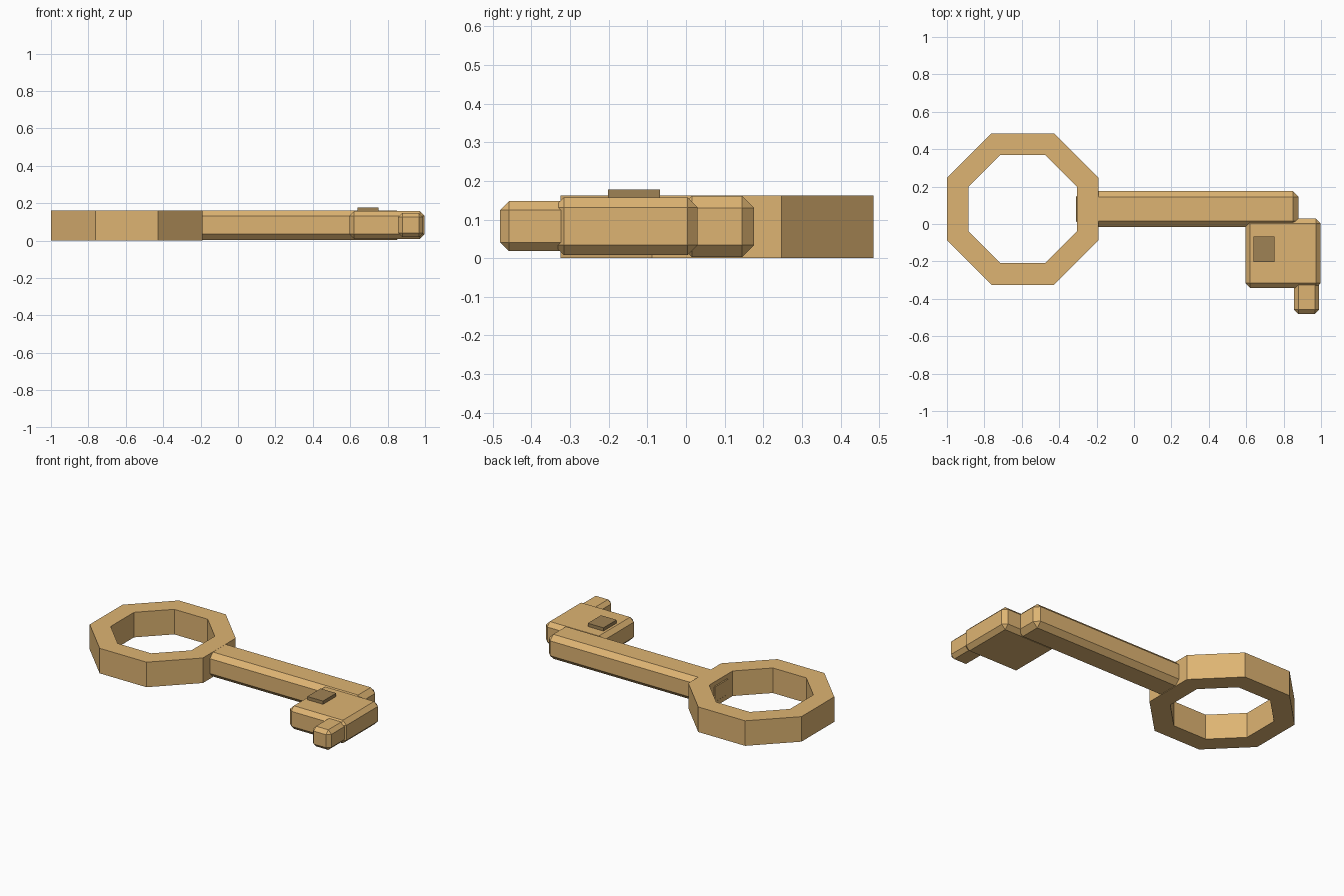
import bpy, bmesh, math
from mathutils import Matrix, Vector

old = bpy.data.objects.get("Cube")
if old:
    bpy.data.objects.remove(old, do_unlink=True)


def material(name, rgb):
    mat = bpy.data.materials.new(name)
    mat.use_nodes = True
    mat.diffuse_color = (*rgb, 1)
    mat.node_tree.nodes["Principled BSDF"].inputs["Base Color"].default_value = (*rgb, 1)
    return mat


brass = material("brass", (0.73, 0.456, 0.17))
dark_brass = material("dark brass", (0.347, 0.223, 0.09))


def finish(bm, name, mat, chamfer=0):
    bmesh.ops.recalc_face_normals(bm, faces=bm.faces)
    mesh = bpy.data.meshes.new(name)
    bm.to_mesh(mesh)
    bm.free()
    mesh.materials.append(mat)
    obj = bpy.data.objects.new(name, mesh)
    bpy.context.collection.objects.link(obj)
    if chamfer:
        bevel = obj.modifiers.new("chamfer", "BEVEL")
        bevel.width = chamfer
        bevel.segments = 1
    return obj


def block(name, low, high, mat, chamfer=0):
    low, high = Vector(low), Vector(high)
    bm = bmesh.new()
    bmesh.ops.create_cube(bm, size=1, matrix=Matrix.Translation((low + high) / 2)
                          @ Matrix.Diagonal((*(high - low), 1)))
    return finish(bm, name, mat, chamfer)


def octagon_ring(name, centre, outer, inner, height, mat):
    # outer and inner are measured to the flats
    bm = bmesh.new()
    loops = []
    for flat in (outer, inner):
        r = flat / math.cos(math.pi / 8)
        angles = [(i + 0.5) * math.pi / 4 for i in range(8)]
        loops.append([bm.verts.new((centre[0] + r * math.cos(a),
                                    centre[1] + r * math.sin(a), 0)) for a in angles])
    out, inn = loops
    base = [bm.faces.new((out[i], out[(i + 1) % 8], inn[(i + 1) % 8], inn[i]))
            for i in range(8)]
    top = bmesh.ops.extrude_face_region(bm, geom=base, use_keep_orig=True)["geom"]
    bmesh.ops.translate(bm, vec=(0, 0, height),
                        verts=[v for v in top if isinstance(v, bmesh.types.BMVert)])
    return finish(bm, name, mat)


# Handle
octagon_ring("bow_ring", (-0.595, 0.08), 0.405, 0.289, 0.162, brass)

# Shaft running from inside the ring to the tip
block("shaft", (-0.31, -0.016, 0.003), (0.88, 0.176, 0.161), brass, 0.031)

# Bit with its end tooth
block("bit", (0.595, -0.342, 0.008), (0.998, 0.03, 0.157), brass, 0.026)
block("tooth", (0.856, -0.481, 0.018), (0.99, -0.29, 0.148), brass, 0.023)

# Small raised plate on the bit
block("raised_plate", (0.638, -0.202, 0.14), (0.75, -0.067, 0.178), dark_brass)
